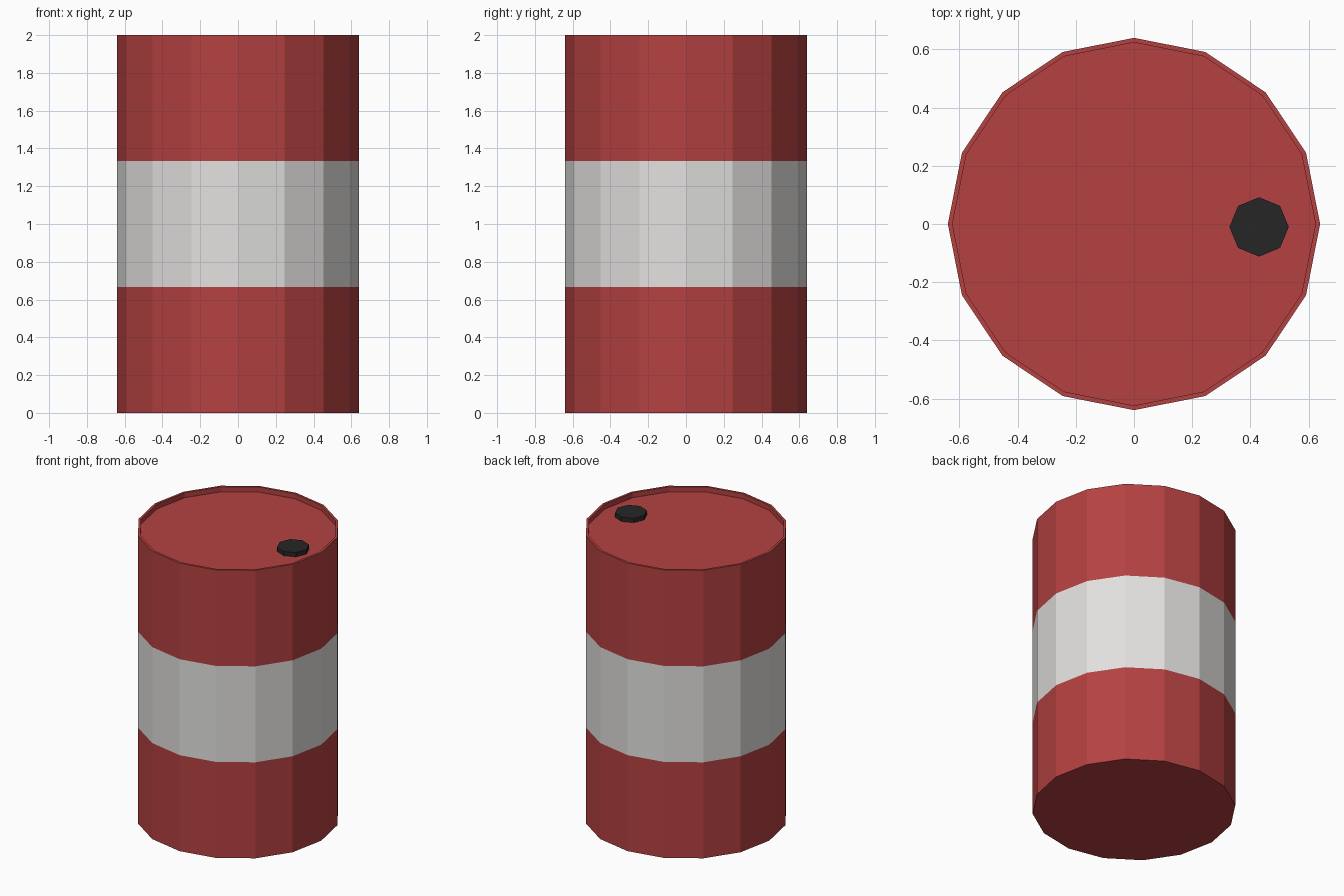
import bpy, bmesh, math

if "Cube" in bpy.data.objects:
    bpy.data.objects.remove(bpy.data.objects["Cube"])


def material(name, srgb):
    m = bpy.data.materials.new(name)
    lin = [((c / 255 + 0.055) / 1.055) ** 2.4 for c in srgb]
    m.diffuse_color = (*lin, 1)
    m.use_nodes = True
    m.node_tree.nodes["Principled BSDF"].inputs["Base Color"].default_value = m.diffuse_color
    return m


red = material("red paint", (181, 65, 65))
white = material("off-white paint", (226, 225, 223))
black = material("black plastic", (38, 38, 38))


def lathe(name, profile, sides, mats, location=(0, 0, 0)):
    """Revolve a (radius, z) profile, closing both ends with flat polygons."""
    bm = bmesh.new()
    rings = [[bm.verts.new((r * math.cos(2 * math.pi * i / sides),
                            r * math.sin(2 * math.pi * i / sides), z))
              for i in range(sides)] for r, z in profile]
    for a, b in zip(rings, rings[1:]):
        for i in range(sides):
            j = (i + 1) % sides
            bm.faces.new((a[i], a[j], b[j], b[i]))
    bm.faces.new(rings[0][::-1])
    bm.faces.new(rings[-1])
    mesh = bpy.data.meshes.new(name)
    bm.to_mesh(mesh)
    bm.free()
    for m in mats:
        mesh.materials.append(m)
    obj = bpy.data.objects.new(name, mesh)
    obj.location = location
    bpy.context.collection.objects.link(obj)
    return obj


# Drum body: straight wall in three bands, thin rim and sunken lid
R, LID = 0.64, 1.965
drum = lathe("drum_body",
             [(R, 0), (R, 2 / 3), (R, 4 / 3), (R, 2), (R - 0.016, 2), (R - 0.016, LID)],
             16, [red, white])
for f in drum.data.polygons:
    if 0.7 < f.center.z < 1.3:
        f.material_index = 1  # middle band

# Filler cap on the lid
lathe("filler_cap", [(0.102, LID - 0.005), (0.102, 1.995)], 8, [black], (0.43, -0.01, 0))
